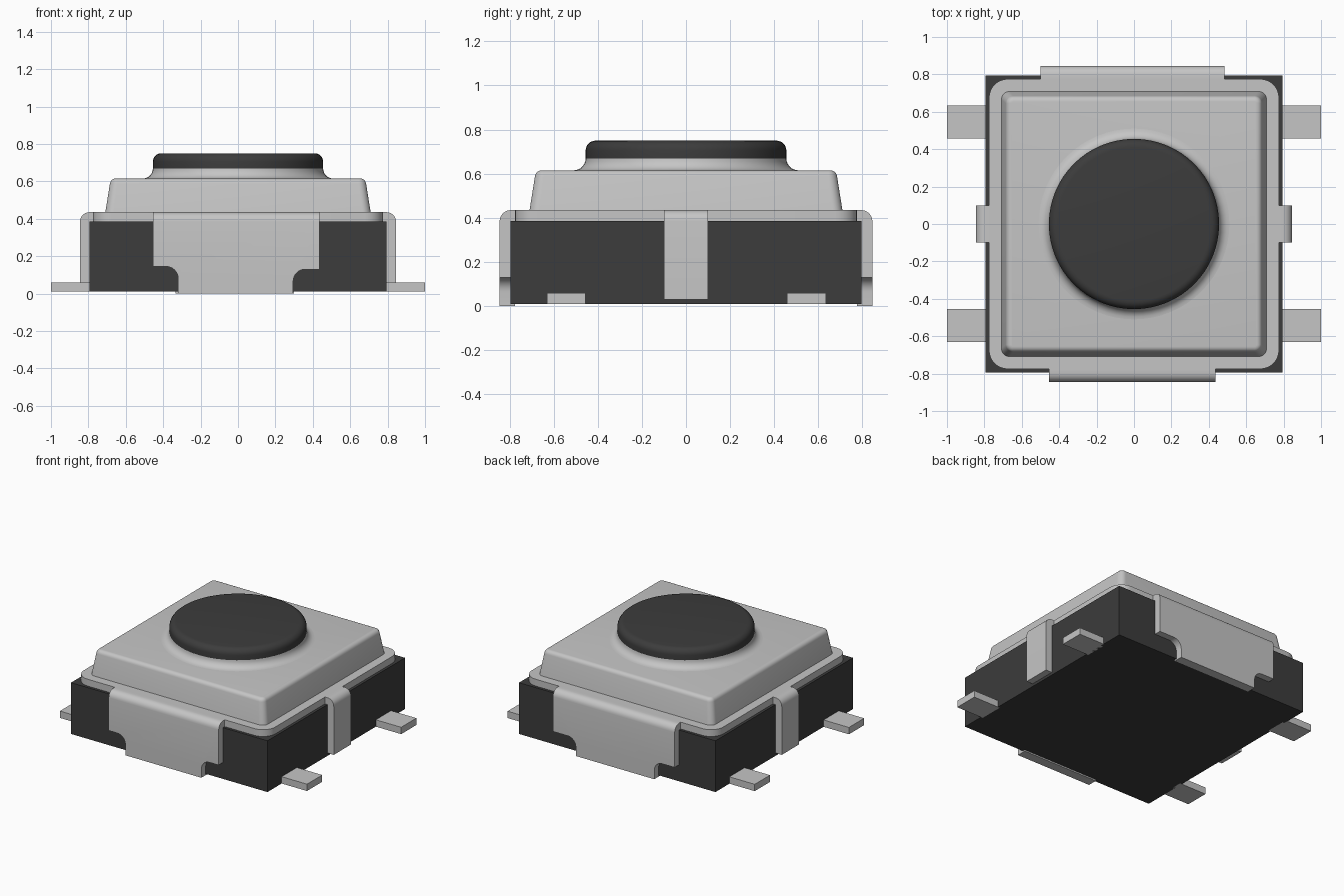
import bpy, bmesh, math
from mathutils import Vector

if "Cube" in bpy.data.objects:
    bpy.data.objects.remove(bpy.data.objects["Cube"], do_unlink=True)


def material(name, level):
    m = bpy.data.materials.new(name)
    m.use_nodes = True
    m.diffuse_color = (level, level, level, 1)
    m.node_tree.nodes["Principled BSDF"].inputs["Base Color"].default_value = m.diffuse_color
    return m


metal = material("light grey metal", 0.56)
plastic = material("dark grey plastic", 0.045)


def finish(name, bm, mat):
    bmesh.ops.recalc_face_normals(bm, faces=bm.faces)
    mesh = bpy.data.meshes.new(name)
    bm.to_mesh(mesh)
    bm.free()
    mesh.materials.append(mat)
    ob = bpy.data.objects.new(name, mesh)
    bpy.context.collection.objects.link(ob)
    bpy.ops.object.select_all(action='DESELECT')
    ob.select_set(True)
    bpy.context.view_layer.objects.active = ob
    bpy.ops.object.shade_smooth_by_angle(angle=math.radians(35))
    return ob


def box(name, lo, hi, mat):
    bm = bmesh.new()
    bmesh.ops.create_cube(bm, size=1)
    for v in bm.verts:
        v.co = [a if c < 0 else b for a, b, c in zip(lo, hi, v.co)]
    return finish(name, bm, mat)


def arc(cx, cy, r, start, end, n):
    angles = [math.radians(start + (end - start) * i / n) for i in range(n + 1)]
    return [(cx + r * math.cos(a), cy + r * math.sin(a)) for a in angles]


def rounded_square(half, r):
    c = half - r
    pts = []
    for k, (sx, sy) in enumerate([(1, 1), (-1, 1), (-1, -1), (1, -1)]):
        pts += arc(sx * c, sy * c, r, 90 * k, 90 * k + 90, 8)
    return pts


def loft(name, rings, mat):
    """Skin a stack of (outline, height) rings and cap both ends."""
    bm = bmesh.new()
    loops = [[bm.verts.new((x, y, z)) for x, y in pts] for pts, z in rings]
    n = len(loops[0])
    for a, b in zip(loops, loops[1:]):
        for i in range(n):
            j = (i + 1) % n
            bm.faces.new((a[i], a[j], b[j], b[i]))
    bm.faces.new(loops[0])
    bm.faces.new(loops[-1])
    return finish(name, bm, mat)


def circle_stack(profile):
    return [(arc(0, 0, r, 0, 354.375, 63), z) for r, z in profile]


def clip(name, outline, direction):
    """Folded plate: outline across and up, pushed outward along direction."""
    out = Vector(direction)
    across = Vector((abs(out.y), abs(out.x), 0))
    bm = bmesh.new()
    face = bm.faces.new([bm.verts.new(across * u + out * 0.775 + Vector((0, 0, z)))
                         for u, z in outline])
    new = bmesh.ops.extrude_face_region(bm, geom=[face])["geom"]
    outer = [g for g in new if isinstance(g, bmesh.types.BMVert)]
    bmesh.ops.translate(bm, verts=outer, vec=out * 0.07)
    top = max(z for u, z in outline)
    fold = [e for e in bm.edges
            if all(v in outer and v.co.z > top - 0.001 for v in e.verts)]
    bmesh.ops.bevel(bm, geom=fold, offset=0.05, segments=6, profile=0.5, affect='EDGES')
    return finish(name, bm, metal)


def notched(left, foot_left, foot_right, right, zl, zr):
    """Wide clip outline with a rounded notch at each lower corner."""
    r = 0.065
    return ([(left, 0.435), (left, zl)]
            + arc(foot_left - r, zl - r, r, 90, 0, 8)
            + [(foot_left, 0), (foot_right, 0)]
            + arc(foot_right + r, zr - r, r, 180, 90, 8)
            + [(right, zr), (right, 0.435)])


# Plastic housing
box("housing", (-0.795, -0.795, 0.01), (0.795, 0.795, 0.385), plastic)

# Metal cover: flat rim and raised, tapered top with a rounded edge
loft("cover_rim", [(rounded_square(0.775, 0.1), z) for z in (0.38, 0.435)], metal)
edge = arc(0.655, 0.585, 0.03, 8, 90, 5)
loft("cover_top", [(rounded_square(0.71, 0.045), 0.43)]
     + [(rounded_square(h, 0.04 + h - 0.685), z) for h, z in edge], metal)

# Flared collar and push button
loft("button_collar", circle_stack([(0.51, 0.61)] + arc(0.51, 0.67, 0.055, 270, 180, 6)), metal)
loft("button", circle_stack([(0.455, 0.67)] + arc(0.41, 0.705, 0.045, 0, 90, 6)), plastic)

# Folded clips on all four sides
clip("front_clip", notched(-0.455, -0.32, 0.295, 0.435, 0.145, 0.13), (0, -1, 0))
clip("back_clip", notched(-0.5, -0.335, 0.3, 0.485, 0.13, 0.13), (0, 1, 0))
side = [(-0.1, 0.03), (0.1, 0.03), (0.1, 0.435), (-0.1, 0.435)]
for s, label in ((1, "left"), (-1, "right")):
    clip(label + "_clip", side, (s, 0, 0))
    # Terminal pins
    for y, end in ((-0.543, "front"), (0.546, "back")):
        xs = sorted((s * 0.78, s))
        box(f"{end}_{label}_pin", (xs[0], y - 0.088, 0.01), (xs[1], y + 0.088, 0.06), metal)
